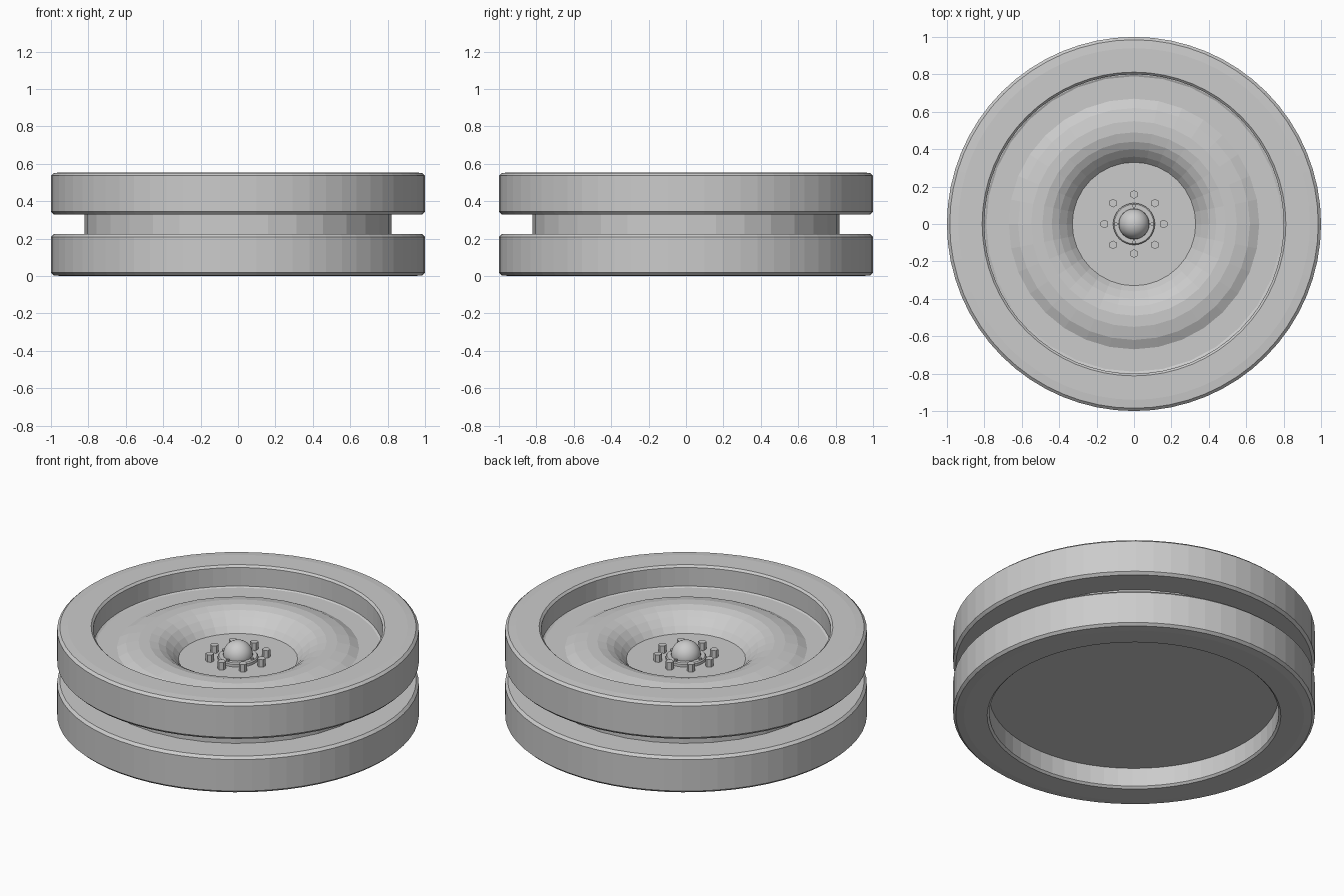
import bpy, bmesh, math
from mathutils import Matrix

cube = bpy.data.objects.get("Cube")
if cube:
    bpy.data.objects.remove(cube, do_unlink=True)

grey = bpy.data.materials.new("plain grey")
grey.use_nodes = True
colour = (0.6, 0.6, 0.6, 1)
grey.diffuse_color = colour
grey.node_tree.nodes["Principled BSDF"].inputs["Base Color"].default_value = colour


def finish(name, bm, smooth=False):
    bmesh.ops.recalc_face_normals(bm, faces=bm.faces)
    mesh = bpy.data.meshes.new(name)
    bm.to_mesh(mesh)
    bm.free()
    mesh.materials.append(grey)
    for face in mesh.polygons:
        face.use_smooth = smooth
    obj = bpy.data.objects.new(name, mesh)
    bpy.context.collection.objects.link(obj)
    return obj


def lathe(name, profile, segments, closed=False):
    """Turn an (r, z) profile around the z axis."""
    bm = bmesh.new()
    verts = [bm.verts.new((r, 0, z)) for r, z in profile]
    edges = [bm.edges.new(pair) for pair in zip(verts, verts[1:])]
    if closed:
        edges.append(bm.edges.new((verts[-1], verts[0])))
    bmesh.ops.spin(bm, geom=verts + edges, cent=(0, 0, 0), axis=(0, 0, 1),
                   angle=math.tau, steps=segments, use_duplicate=False)
    bmesh.ops.remove_doubles(bm, verts=bm.verts, dist=0.0005)
    return finish(name, bm)


def bolts(name, count, ring, radius, bottom, top):
    """A ring of six-sided bolt heads."""
    bm = bmesh.new()
    for i in range(count):
        a = math.tau * i / count
        place = Matrix.Translation((ring * math.cos(a), ring * math.sin(a),
                                    (bottom + top) / 2))
        bmesh.ops.create_cone(bm, cap_ends=True, segments=6, radius1=radius,
                              radius2=radius, depth=top - bottom, matrix=place)
    return finish(name, bm)


# Two tyres, mirrored about the middle of the wheel
height = 0.555
tyre = [(0.80, 0.225), (0.80, 0.012), (0.812, 0), (0.94, 0), (0.985, 0.004),
        (1, 0.018), (1, 0.21), (0.985, 0.225)]
lathe("lower_tyre", tyre, 64, closed=True)
lathe("upper_tyre", [(r, height - z) for r, z in tyre], 64, closed=True)

# Drum between the tyres, with a raised ridge and a sunken hub on top
drum = [(0, 0.125), (0.82, 0.125), (0.82, 0.43), (0.80, 0.43), (0.79, 0.425),
        (0.67, 0.425), (0.62, 0.45), (0.55, 0.465), (0.49, 0.465),
        (0.44, 0.452), (0.40, 0.43), (0.36, 0.395), (0.33, 0.36), (0, 0.36)]
lathe("drum", drum, 32)

# Hub cap and its fasteners
lathe("hub_plate", [(0, 0.35), (0.112, 0.35), (0.112, 0.376),
                    (0.106, 0.382), (0, 0.382)], 32)
bm = bmesh.new()
bmesh.ops.create_uvsphere(bm, u_segments=32, v_segments=16, radius=0.082,
                          matrix=Matrix.Translation((0, 0, 0.387)))
finish("hub_dome", bm, smooth=True)
bolts("wheel_bolts", 8, 0.158, 0.023, 0.35, 0.405)
bolts("plate_screws", 4, 0.097, 0.01, 0.375, 0.392)
